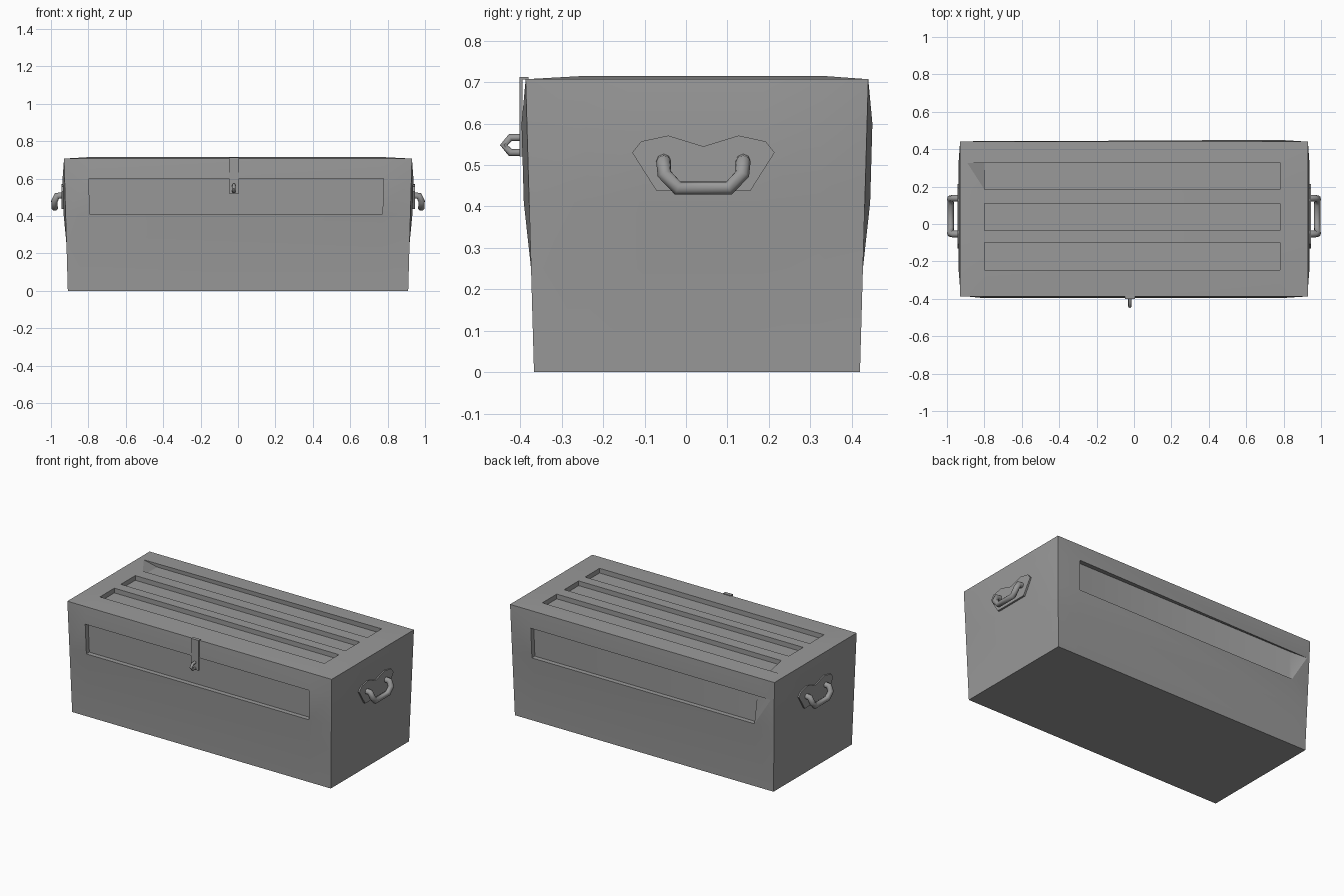
import bpy, bmesh
from mathutils import Vector

cube = bpy.data.objects.get("Cube")
if cube:
    bpy.data.objects.remove(cube, do_unlink=True)

GREY = (0.32, 0.32, 0.32, 1)
metal = bpy.data.materials.new("grey metal")
metal.use_nodes = True
metal.diffuse_color = GREY
metal.node_tree.nodes["Principled BSDF"].inputs["Base Color"].default_value = GREY


def finish(bm, name, angle=0.6):
    bmesh.ops.recalc_face_normals(bm, faces=bm.faces)
    mesh = bpy.data.meshes.new(name)
    bm.to_mesh(mesh)
    bm.free()
    mesh.materials.append(metal)
    obj = bpy.data.objects.new(name, mesh)
    bpy.context.collection.objects.link(obj)
    bpy.ops.object.select_all(action='DESELECT')
    obj.select_set(True)
    bpy.context.view_layer.objects.active = obj
    bpy.ops.object.shade_smooth_by_angle(angle=angle)
    return obj


def prism(name, outline, offset):
    """Solid made by pushing a flat outline along an offset."""
    bm = bmesh.new()
    face = bm.faces.new([bm.verts.new(p) for p in outline])
    new = bmesh.ops.extrude_face_region(bm, geom=[face], use_keep_orig=True)["geom"]
    bmesh.ops.translate(bm, vec=offset, verts=[g for g in new if isinstance(g, bmesh.types.BMVert)])
    return finish(bm, name)


def tube(name, path, radius, cyclic=False, sides=2):
    """Round bar along a path, turned into a mesh."""
    curve = bpy.data.curves.new(name, 'CURVE')
    curve.dimensions = '3D'
    curve.bevel_depth = radius
    curve.bevel_resolution = sides
    curve.use_fill_caps = True
    spline = curve.splines.new('POLY')
    spline.points.add(len(path) - 1)
    for point, co in zip(spline.points, path):
        point.co = (*co, 1)
    spline.use_cyclic_u = cyclic
    temp = bpy.data.objects.new(name + " path", curve)
    bpy.context.collection.objects.link(temp)
    bpy.context.view_layer.update()
    bm = bmesh.new()
    bm.from_mesh(temp.to_mesh())
    temp.to_mesh_clear()
    bpy.data.objects.remove(temp, do_unlink=True)
    return finish(bm, name, 0.9)


# Chest body: a box gridded along the panel borders, flared and gently bulged
XS = [-0.93, -0.80, 0.78, 0.93]
YS = [-0.387, -0.245, -0.10, -0.035, 0.11, 0.185, 0.33, 0.44]
ZS = [0, 0.25, 0.41, 0.60, 0.707]
NX, NY, NZ = len(XS) - 1, len(YS) - 1, len(ZS) - 1
bm = bmesh.new()
grid = {}


def body_vert(i, j, k):
    if (i, j, k) not in grid:
        x, y, z = XS[i], YS[j], ZS[k]
        flare = 0.02 * (1 - z / ZS[-1])
        x -= flare * (x / XS[-1])
        y -= flare * ((y - 0.027) / 0.413)
        inner_x, inner_y, inner_z = 0 < i < NX, 0 < j < NY, k in (2, 3)
        if inner_z and inner_x and j in (0, NY):
            y += 0.013 if j else -0.013
        if inner_z and inner_y and i in (0, NX):
            x += 0.011 if i else -0.011
        if k == NZ and inner_x and inner_y:
            z += 0.008
        grid[i, j, k] = bm.verts.new((x, y, z))
    return grid[i, j, k]


cells = {}


def cell(key, *corners):
    cells[key] = bm.faces.new([body_vert(*c) for c in corners])


for i in range(NX):
    for k in range(NZ):
        for j, side in ((0, "front"), (NY, "back")):
            cell((side, i, k), (i, j, k), (i + 1, j, k), (i + 1, j, k + 1), (i, j, k + 1))
    for j in range(NY):
        for k, side in ((0, "bottom"), (NZ, "top")):
            cell((side, i, j), (i, j, k), (i + 1, j, k), (i + 1, j + 1, k), (i, j + 1, k))
for j in range(NY):
    for k in range(NZ):
        for i, side in ((0, "right"), (NX, "left")):
            cell((side, j, k), (i, j, k), (i, j + 1, k), (i, j + 1, k + 1), (i, j, k + 1))


# Recessed panels: three slots on the lid, one panel on the front and the back
def recess(key, offset):
    face = cells[key]
    new = bmesh.ops.extrude_discrete_faces(bm, faces=[face])["faces"]
    bmesh.ops.translate(bm, vec=offset, verts=new[0].verts)


recess(("front", 1, 2), (0, 0.03, 0))
recess(("back", 1, 2), (0, -0.03, 0))
for slot in (1, 3, 5):
    recess(("top", 1, slot), (0, 0, -0.03))

# Two rim corners are pulled out toward the right end
grid[1, NY, 3].co = Vector((-0.905, 0.441, 0.59))
grid[1, 6, NZ].co = Vector((-0.89, 0.325, 0.709))
finish(bm, "chest_body", 0.5)

# Carrying handle and backing plate on each end
HALF_PLATE = [(0, 0.545), (0.085, 0.571), (0.15, 0.557), (0.172, 0.53), (0.113, 0.437)]
HALF_GRIP = [(0.93, 0.096, 0.51), (0.968, 0.096, 0.508), (0.982, 0.094, 0.478), (0.98, 0.062, 0.444)]
for side, label, mid in ((1, "left", 0.042), (-1, "right", 0.042)):
    outline = HALF_PLATE + [(-y, z) for y, z in reversed(HALF_PLATE[1:])]
    prism(label + "_handle_plate", [(side * 0.925, mid + y, z) for y, z in outline],
          (side * 0.02, 0, 0))
    grip = HALF_GRIP + [(x, -y, z) for x, y, z in reversed(HALF_GRIP)]
    tube(label + "_handle", [(side * x, mid + y, z) for x, y, z in grip], 0.018)

# Latch: a hasp strip hanging from the lid edge over the front panel
prism("hasp_strip", [(-0.048, -0.402, 0.52), (0.005, -0.402, 0.52),
                     (0.005, -0.402, 0.712), (-0.048, -0.402, 0.712)], (0, 0.007, 0))
prism("hasp_fold", [(-0.048, -0.402, 0.706), (0.005, -0.402, 0.706),
                    (0.005, -0.402, 0.712), (-0.048, -0.402, 0.712)], (0, 0.022, 0))

# Pointed staple loop standing out of the strip
tube("hasp_staple", [(-0.022, y, z) for y, z in
                     ((-0.375, 0.566), (-0.424, 0.566), (-0.440, 0.548), (-0.424, 0.530), (-0.375, 0.530))],
     0.009)
